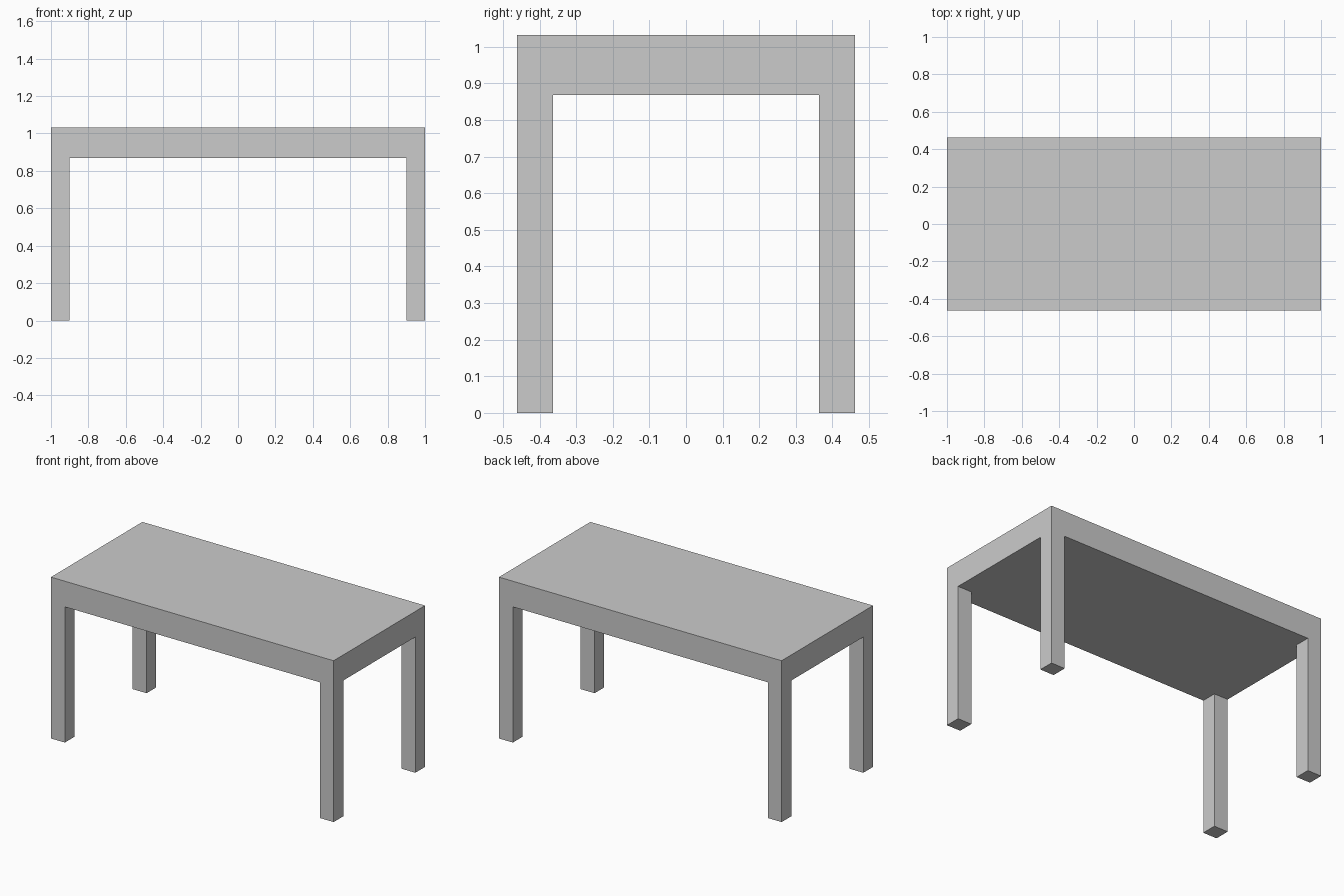
import bpy

if "Cube" in bpy.data.objects:
    bpy.data.objects.remove(bpy.data.objects["Cube"])

LENGTH, DEPTH, HEIGHT = 2.0, 0.924, 1.032
UNDERSIDE = 0.868
LEG = 0.098


def box(name, low, high):
    """Add a box spanning two opposite corners."""
    centre = [(a + b) / 2 for a, b in zip(low, high)]
    bpy.ops.mesh.primitive_cube_add(size=1, location=centre)
    obj = bpy.context.object
    obj.name = name
    obj.scale = [b - a for a, b in zip(low, high)]
    bpy.ops.object.transform_apply(location=False, rotation=False, scale=True)
    return obj


# Thick solid table top
box("table_top", (-LENGTH / 2, -DEPTH / 2, UNDERSIDE), (LENGTH / 2, DEPTH / 2, HEIGHT))

# Four square legs, flush with the corners
for side, sx in (("left", -1), ("right", 1)):
    for end, sy in (("front", -1), ("back", 1)):
        x = sx * (LENGTH - LEG) / 2
        y = sy * (DEPTH - LEG) / 2
        box(f"{end}_{side}_leg",
            (x - LEG / 2, y - LEG / 2, 0),
            (x + LEG / 2, y + LEG / 2, UNDERSIDE))
